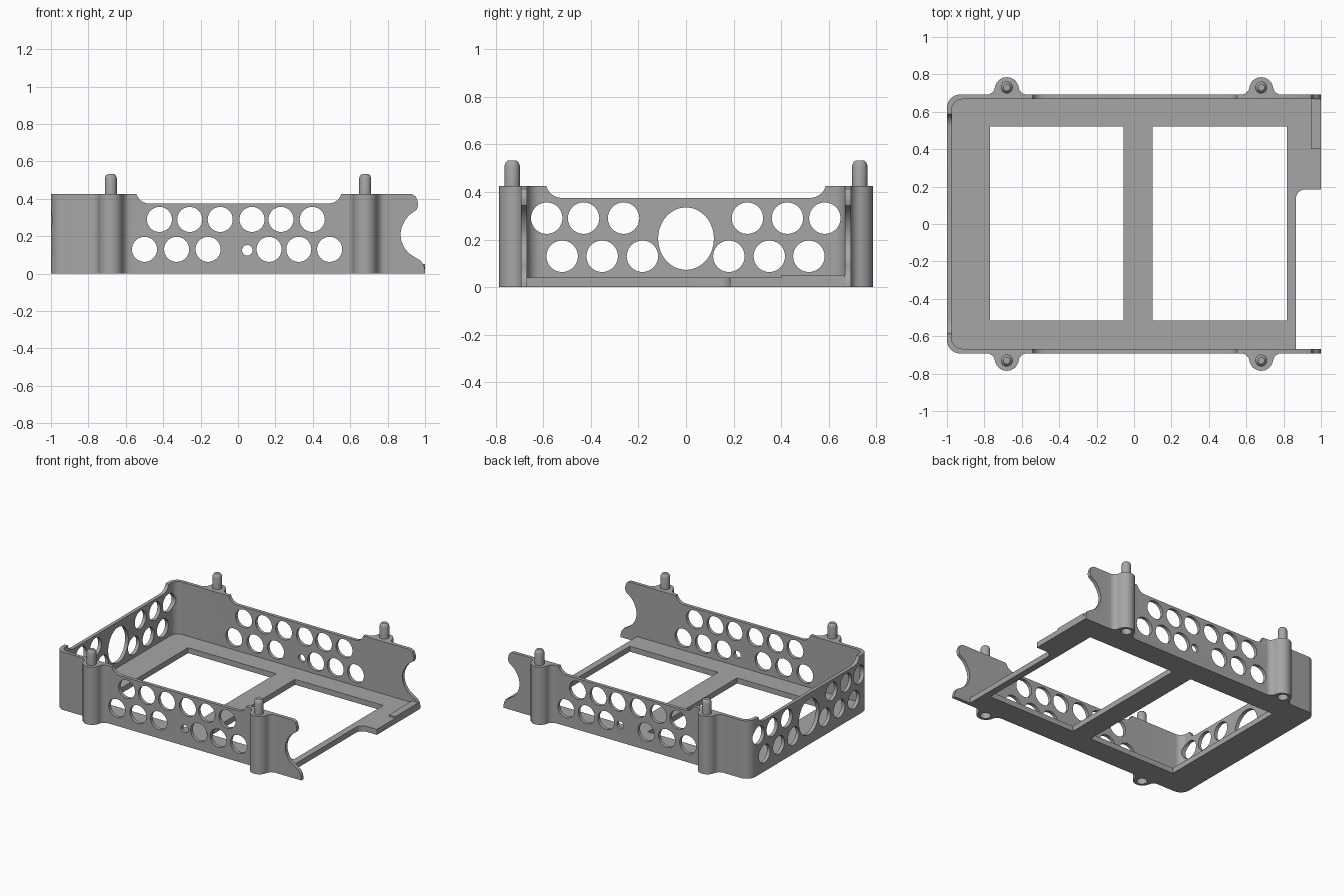
import bpy, bmesh, math

if "Cube" in bpy.data.objects:
    bpy.data.objects.remove(bpy.data.objects["Cube"])

grey = bpy.data.materials.new("plain grey")
grey.diffuse_color = (0.38, 0.38, 0.38, 1)
grey.use_nodes = True
grey.node_tree.nodes["Principled BSDF"].inputs["Base Color"].default_value = grey.diffuse_color


def arc(cx, cy, r, a0, a1, n=10, ry=None):
    """Points along an arc, angles in degrees."""
    ry = ry or r
    angles = [math.radians(a0 + (a1 - a0) * i / n) for i in range(n + 1)]
    return [(cx + r * math.cos(a), cy + ry * math.sin(a)) for a in angles]


def circle(cx, cy, r, ry=None, n=40):
    return arc(cx, cy, r, 0, 360, n, ry)[:-1]


def add_prism(bm, pts, lo, hi, axis):
    """Extrude a 2D outline between lo and hi along an axis."""
    place = {"x": lambda a, b, h: (h, a, b),
             "y": lambda a, b, h: (a, h, b),
             "z": lambda a, b, h: (a, b, h)}[axis]
    low = [bm.verts.new(place(a, b, lo)) for a, b in pts]
    high = [bm.verts.new(place(a, b, hi)) for a, b in pts]
    bm.faces.new(low)
    bm.faces.new(high)
    n = len(pts)
    for i in range(n):
        j = (i + 1) % n
        bm.faces.new((low[i], low[j], high[j], high[i]))


def make(name, prisms):
    bm = bmesh.new()
    for p in prisms:
        add_prism(bm, *p)
    bmesh.ops.recalc_face_normals(bm, faces=bm.faces)
    mesh = bpy.data.meshes.new(name)
    bm.to_mesh(mesh)
    bm.free()
    mesh.materials.append(grey)
    ob = bpy.data.objects.new(name, mesh)
    bpy.context.collection.objects.link(ob)
    return ob


def activate(ob):
    bpy.ops.object.select_all(action="DESELECT")
    ob.select_set(True)
    bpy.context.view_layer.objects.active = ob


def cut(ob, prisms):
    cutter = make("cutter", prisms)
    cutter.hide_render = True
    activate(ob)
    mod = ob.modifiers.new("cut", "BOOLEAN")
    mod.operation, mod.solver, mod.object = "DIFFERENCE", "EXACT", cutter
    bpy.ops.object.modifier_apply(modifier=mod.name)
    bpy.data.objects.remove(cutter)


def smooth(ob):
    activate(ob)
    bpy.ops.object.shade_smooth_by_angle(angle=math.radians(32))


OUT, INN, BACK = 0.692, 0.667, -0.974    # wall faces
TOP, DIP = 0.425, 0.375                  # wall heights
POST_X, POST_Y = (-0.68, 0.68), 0.73


def rect(a0, a1, b0, b1):
    return [(a0, b0), (a1, b0), (a1, b1), (a0, b1)]


# Wall outline: a U with rounded corners and post bulges on both long sides
def bulge(cx):
    r, cy, f = 0.064, 0.721, 0.045
    fy = OUT + f
    dx = math.sqrt((r + f) ** 2 - (fy - cy) ** 2)
    t = math.degrees(math.atan2(fy - cy, dx))
    left = arc(cx - dx, fy, f, -90, -t, 6)
    head = arc(cx, cy, r, 180 - t, t, 18)
    right = arc(cx + dx, fy, f, 180 + t, 270, 6)
    return left + head[1:-1] + right


outer = arc(-0.93, OUT - 0.07, 0.07, 180, 90)
for x in POST_X:
    outer += bulge(x)
outer.append((1.0, OUT))
inner = [(1.0, INN)] + arc(BACK + 0.055, INN - 0.055, 0.055, 90, 180)
half = lambda pts: [(x, -y) for x, y in reversed(pts)]
walls = make("walls", [(outer + inner + half(inner) + half(outer), 0, TOP, "z")])

# Round windows in the long walls
side = [circle(x, 0.29, 0.067) for x in (-0.42, -0.258, -0.095, 0.075, 0.23, 0.397)]
side += [circle(x, 0.13, 0.067) for x in (-0.5, -0.328, -0.16, 0.166, 0.325, 0.49)]
side.append(circle(0.05, 0.125, 0.028))


# Dropped top edge with curved ends
def dip(a, b):
    f = 0.07
    return ([(a, 0.5)] + arc(a + f + 0.01, DIP + 0.07, f, 197, 270, 8)
            + arc(b - f - 0.01, DIP + 0.07, f, 270, 343, 8) + [(b, 0.5)])


side.append(dip(-0.555, 0.565))

# Hooked open ends of the long walls
side.append([(0.93, 0.5), (0.93, TOP), (0.95, 0.413), (0.96, 0.39), (0.963, 0.365),
             (0.956, 0.343), (0.938, 0.33), (0.913, 0.312), (0.89, 0.28),
             (0.874, 0.245), (0.868, 0.21), (0.873, 0.175), (0.888, 0.14),
             (0.91, 0.112), (0.945, 0.088), (0.975, 0.07), (0.992, 0.048),
             (1.0, 0.02), (1.2, 0.02), (1.2, 0.5)])

# Round windows in the short wall
end = [circle(y, 0.29, 0.066) for y in (-0.585, -0.43, -0.262, 0.258, 0.426, 0.583)]
end += [circle(y, 0.13, 0.066) for y in (-0.52, -0.352, -0.183, 0.18, 0.35, 0.516)]
end += [circle(0, 0.204, 0.117, 0.131, 56), dip(-0.6, 0.6)]

# Sockets below the posts
spots = [(x, s * POST_Y) for x in POST_X for s in (-1, 1)]
sockets = [(circle(x, y, 0.036, n=28), -0.1, 0.11, "z") for x, y in spots]
cut(walls, [(p, -1.2, 1.2, "y") for p in side]
    + [(p, -1.1, -0.9, "x") for p in end] + sockets)
smooth(walls)

# Floor with a tab at the open end and two large openings
corner = arc(BACK + 0.055, INN - 0.055, 0.055, 90, 180)
floor_pts = (corner + half(corner) + [(0.866, -INN)]
             + arc(0.916, 0.135, 0.05, 180, 90, 8) + [(1.0, 0.185), (1.0, INN)])
floor = make("floor", [(floor_pts, 0, 0.04, "z")])
cut(floor, [(rect(-0.77, -0.055, -0.515, 0.52), -0.1, 0.1, "z"),
            (rect(0.1, 0.817, -0.515, 0.52), -0.1, 0.1, "z")])
smooth(floor)

# Raised pad on the tab corner
make("corner_pad", [(rect(0.947, 1.0, 0.4, INN), 0.04, 0.052, "z")])

# Locating pins with rounded tips
for i, (x, y) in enumerate(spots):
    bm = bmesh.new()
    rings = []
    for r, z in ((0.032, TOP - 0.01), (0.032, 0.51), (0.028, 0.523), (0.018, 0.532)):
        rings.append([bm.verts.new((a, b, z)) for a, b in circle(x, y, r, n=28)])
    for lo, hi in zip(rings, rings[1:]):
        for k in range(28):
            j = (k + 1) % 28
            bm.faces.new((lo[k], lo[j], hi[j], hi[k]))
    bm.faces.new(rings[-1])
    mesh = bpy.data.meshes.new("pin")
    bm.to_mesh(mesh)
    bm.free()
    mesh.materials.append(grey)
    pin = bpy.data.objects.new(f"pin_{i + 1}", mesh)
    bpy.context.collection.objects.link(pin)
    smooth(pin)
